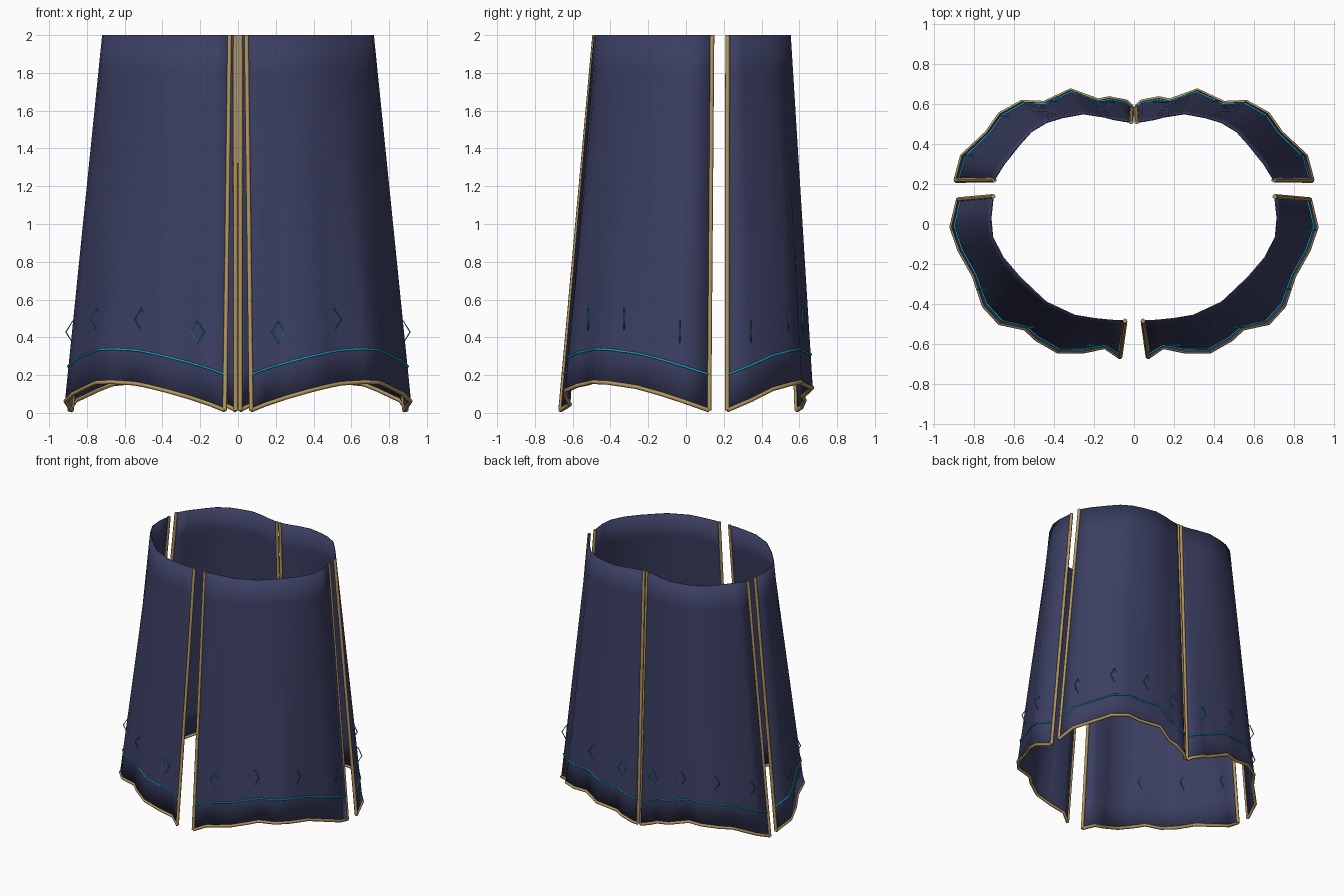
import bpy
import math
from mathutils import Vector

if "Cube" in bpy.data.objects:
    bpy.data.objects.remove(bpy.data.objects["Cube"])


def material(name, rgb):
    m = bpy.data.materials.new(name)
    m.diffuse_color = (*rgb, 1)
    m.use_nodes = True
    m.node_tree.nodes["Principled BSDF"].inputs["Base Color"].default_value = m.diffuse_color
    return m


NAVY = material("navy cloth", (0.043, 0.049, 0.120))
GOLD = material("gold trim", (0.46, 0.31, 0.115))
CYAN = material("cyan thread", (0.012, 0.36, 0.55))

# Right-hand outlines (x, y), running counter-clockwise: hem below, waist above
FRONT_HEM = [(.07, -.665), (.145, -.615), (.255, -.637), (.38, -.637), (.485, -.577),
             (.545, -.522), (.672, -.495), (.75, -.41), (.80, -.26), (.873, -.13),
             (.913, -.015), (.88, .122)]
FRONT_WAIST = [(.045, -.485), (.16, -.48), (.295, -.458), (.445, -.388), (.595, -.242),
               (.67, -.15), (.71, -.06), (.717, .025), (.705, .138)]
BACK_HEM = [(.892, .218), (.86, .34), (.735, .457), (.67, .55), (.562, .61), (.45, .605),
            (.318, .668), (.18, .617), (.125, .628), (.04, .612), (.012, .585)]
BACK_WAIST = [(.70, .22), (.65, .30), (.53, .45), (.465, .50), (.29, .553), (.20, .55),
              (.08, .517), (.014, .51)]


def fractions(pts):
    """Arc-length fraction of each point along a polyline."""
    acc = [0.0]
    for a, b in zip(pts, pts[1:]):
        acc.append(acc[-1] + math.dist(a, b))
    return [d / acc[-1] for d in acc]


def along(pts, u):
    """Point at arc-length fraction u."""
    f = fractions(pts)
    for i in range(len(pts) - 1):
        if u <= f[i + 1] + 1e-9:
            k = (u - f[i]) / (f[i + 1] - f[i])
            return Vector(pts[i]).lerp(Vector(pts[i + 1]), k)
    return Vector(pts[-1])


def cloth_point(hem, waist, u, t):
    """Surface point: u runs around the panel, t from hem to waist."""
    low, high = along(hem, u), along(waist, u)
    z = 0.014 + 0.15 * math.sin(math.pi * u)
    return Vector((*low, z)).lerp(Vector((*high, 2.0)), t)


def wire(name, lines, radius, mat, closed=False):
    """Round cord along each line, repeated on the left side."""
    cu = bpy.data.curves.new(name, 'CURVE')
    cu.dimensions = '3D'
    cu.bevel_depth = radius
    cu.bevel_resolution = 1
    cu.use_fill_caps = True
    for line in lines:
        for side in (1, -1):
            sp = cu.splines.new('POLY')
            sp.points.add(len(line) - 1)
            for p, co in zip(sp.points, line):
                p.co = (co.x * side, co.y, co.z, 1)
            sp.use_cyclic_u = closed
    cu.materials.append(mat)
    ob = bpy.data.objects.new(name, cu)
    bpy.context.collection.objects.link(ob)


def panel(label, hem, waist):
    us = fractions(hem)
    rows = 10
    n = len(us)

    # Cloth sheet, mirrored to the left side
    verts = [cloth_point(hem, waist, u, j / rows) for j in range(rows + 1) for u in us]
    faces = [(j * n + i, j * n + i + 1, (j + 1) * n + i + 1, (j + 1) * n + i)
             for j in range(rows) for i in range(n - 1)]
    me = bpy.data.meshes.new(label + "_panels")
    me.from_pydata(verts, [], faces)
    me.materials.append(NAVY)
    ob = bpy.data.objects.new(label + "_panels", me)
    bpy.context.collection.objects.link(ob)
    bpy.context.view_layer.objects.active = ob
    ob.select_set(True)
    bpy.ops.object.shade_smooth_by_angle(angle=math.radians(60))
    ob.select_set(False)
    ob.modifiers.new("mirror", 'MIRROR').use_mirror_merge = False
    thick = ob.modifiers.new("thickness", 'SOLIDIFY')
    thick.thickness = 0.006
    thick.offset = 0

    # Gold cord down both slit edges and around the hem
    hem_line = [cloth_point(hem, waist, u, 0) for u in us]
    edges = [[cloth_point(hem, waist, u, j / rows) for j in range(rows + 1)] for u in (0, 1)]
    wire(label + "_edge_trim", edges, 0.012, GOLD)
    wire(label + "_hem_trim", [hem_line], 0.012, GOLD)

    # Cyan line above the hem, lying on the outside
    stripe = []
    for u in us:
        p = cloth_point(hem, waist, u, 0.095)
        stripe.append(p + Vector((p.x, p.y, 0)).normalized() * 0.005)
    wire(label + "_stripe", [stripe], 0.006, CYAN)

    # Small stitched diamonds, all facing forwards
    diamonds = []
    for k in range(4):
        c = cloth_point(hem, waist, (2 * k + 1) / 8, 0.185)
        c += Vector((c.x, c.y, 0)).normalized() * 0.006
        diamonds.append([c + Vector(d) for d in
                         ((0, 0, .058), (.036, 0, 0), (0, 0, -.058), (-.036, 0, 0))])
    wire(label + "_diamonds", diamonds, 0.004, CYAN, closed=True)


panel("front", FRONT_HEM, FRONT_WAIST)
panel("back", BACK_HEM, BACK_WAIST)
